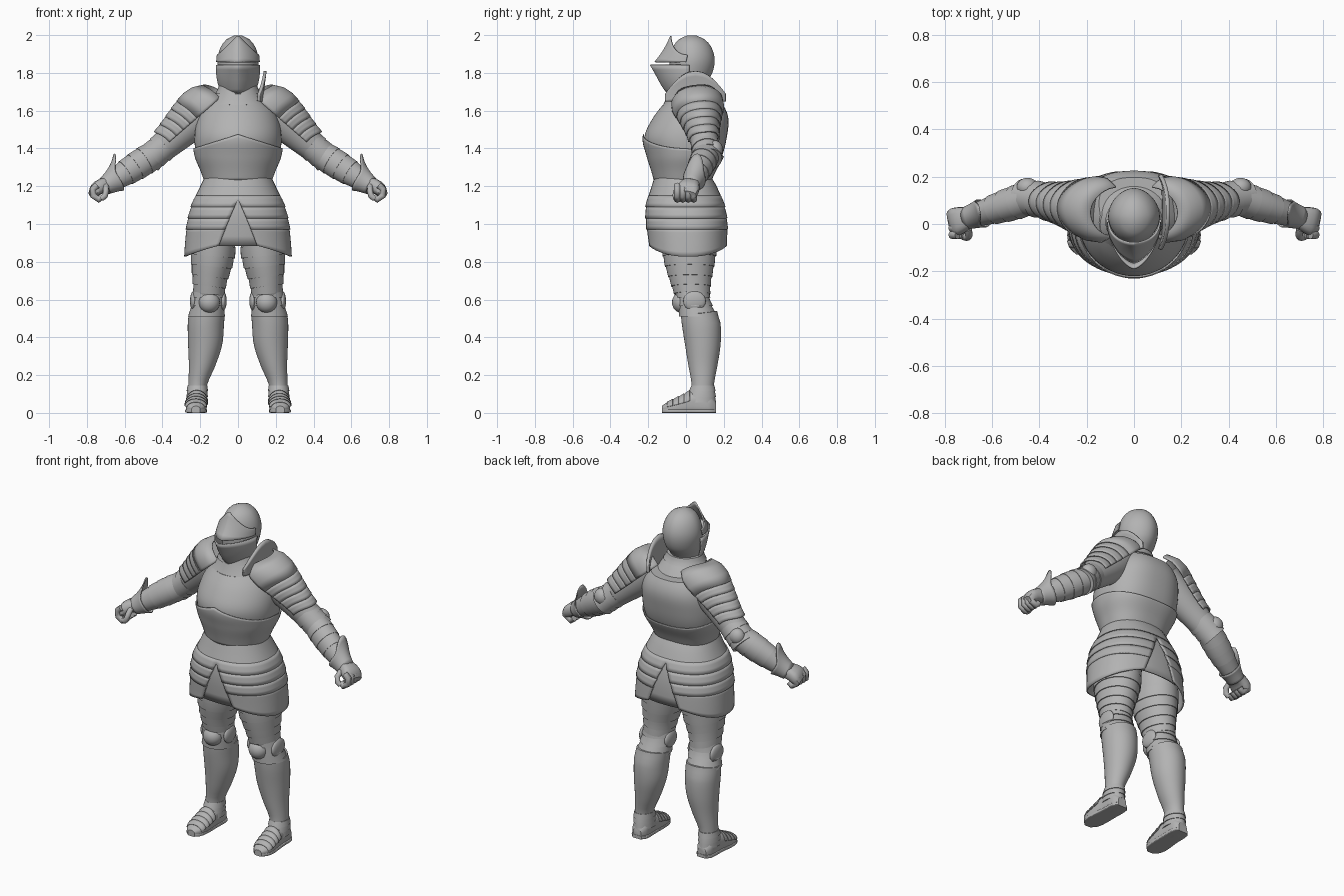
import bpy, bmesh, math
from math import sin, cos, pi
from mathutils import Vector, Matrix

if "Cube" in bpy.data.objects:
    bpy.data.objects.remove(bpy.data.objects["Cube"])

steel = bpy.data.materials.new("grey_steel")
steel.diffuse_color = (0.45, 0.45, 0.45, 1)
steel.use_nodes = True
steel.node_tree.nodes["Principled BSDF"].inputs["Base Color"].default_value = steel.diffuse_color
FULL = (0, 2 * pi)


def finish(o, mirror):
    o.data.materials.append(steel)
    if mirror:
        o.modifiers.new("mirror", "MIRROR")


def sec(prof, z):
    """Smoothly interpolated section (cx, rx, yf, yb) at height z."""
    p = sorted(prof)
    z = min(max(z, p[0][0]), p[-1][0])
    i = next(k for k in range(len(p) - 1) if z <= p[k + 1][0])

    def slope(k, c):
        a, b = p[max(k - 1, 0)], p[min(k + 1, len(p) - 1)]
        return (b[c] - a[c]) / (b[0] - a[0])
    h = p[i + 1][0] - p[i][0]
    u = (z - p[i][0]) / h
    return [(2*u**3 - 3*u*u + 1) * p[i][c] + (3*u*u - 2*u**3) * p[i + 1][c]
            + h * ((u**3 - 2*u*u + u) * slope(i, c) + (u**3 - u*u) * slope(i + 1, c))
            for c in (1, 2, 3, 4)]


def power(v, p):
    return math.copysign(abs(v) ** (2 / p), v)


def shell(name, prof, top, bot, arc=FULL, off=0, flare=0, pf=2, pb=2, n=40, m=6,
          M=None, mirror=False, cap=True, gap=None, dip=None, thick=0.008):
    """Plate lofted over a profile, between two edges and over an arc."""
    bm = bmesh.new()
    full = arc[1] - arc[0] > 6.28
    rows = []
    for i in range(m + 1):
        s, row = i / m, []
        for j in range(n + 1):
            t = arc[0] + (arc[1] - arc[0]) * j / n
            a = top(t) if callable(top) else top
            b = bot(t) if callable(bot) else bot
            z = a + (b - a) * s
            if gap:
                mid = (arc[0] + arc[1]) / 2
                t = mid + (2 * j / n - 1) * ((arc[1] - arc[0]) / 2 - gap(z))
            cx, rx, yf, yb = sec(prof, z)
            o, p = off + flare * s, (pf if sin(t) < 0 else pb)
            v = Vector((cx + (rx + o) * power(cos(t), p),
                        (yf + yb) / 2 + ((yb - yf) / 2 + o) * power(sin(t), p),
                        z + (dip(t) if dip else 0)))
            row.append(bm.verts.new(M @ v if M else v))
        rows.append(row)
    for r, q in zip(rows, rows[1:]):
        for j in range(n):
            bm.faces.new((r[j], r[j + 1], q[j + 1], q[j]))
    if full and cap:
        bm.faces.new(rows[0])
        bm.faces.new(rows[-1])
    bmesh.ops.remove_doubles(bm, verts=bm.verts, dist=1e-4)
    bmesh.ops.recalc_face_normals(bm, faces=bm.faces)
    me = bpy.data.meshes.new(name)
    bm.to_mesh(me)
    bm.free()
    o = bpy.data.objects.new(name, me)
    bpy.context.collection.objects.link(o)
    if not (full and cap):
        so = o.modifiers.new("thickness", "SOLIDIFY")
        so.thickness, so.offset = thick, 0
    finish(o, mirror)
    bpy.ops.object.select_all(action="DESELECT")
    o.select_set(True)
    bpy.context.view_layer.objects.active = o
    bpy.ops.object.shade_smooth_by_angle(angle=math.radians(35))


def lames(name, prof, cuts, flare=0.006, **kw):
    for i, (a, b) in enumerate(zip(cuts, cuts[1:])):
        shell(f"{name}_{i + 1}", prof, a, b, flare=flare, m=3, **kw)


def ball(name, loc, scale):
    bpy.ops.mesh.primitive_uv_sphere_add(segments=24, ring_count=14, radius=1, location=loc, scale=scale)
    o = bpy.context.object
    o.name = name
    bpy.ops.object.transform_apply(location=True, rotation=True, scale=True)
    bpy.ops.object.shade_smooth()
    finish(o, True)


def frame(a, b):
    """Local frame: z along a-b, y to the back, -x to the upper side."""
    d = (Vector(b) - Vector(a)).normalized()
    x = Vector((0, 1, 0)).cross(d).normalized()
    y = d.cross(x)
    return Matrix.Translation(a) @ Matrix((x, y, d)).transposed().to_4x4()


def round_prof(*zr):
    return [(z, 0, a, -b, b) for z, a, b in zr]


# helmet
skull = [(1.998, 0, .02, .005, .055), (1.985, 0, .052, -.03, .09), (1.94, 0, .09, -.067, .132),
         (1.87, 0, .109, -.085, .152), (1.79, 0, .1, -.085, .135), (1.73, 0, .085, -.08, .09), (1.68, 0, .08, -.08, .08)]
shell("helmet_skull", skull, 1.998, 1.68, pf=1.85, pb=1.85, m=16)
visor_top = [(1.855, 0, .112, -.165, .165), (1.9, 0, .107, -.13, .15), (1.95, 0, .088, -.1, .13), (1.995, 0, .06, -.08, .1)]
shell("upper_visor", visor_top, lambda t: 1.895 + .1 * abs(sin(t)) ** 2.5, 1.857, arc=(pi, 2 * pi), pf=1.6)
visor_low = [(1.843, 0, .112, -.187, .187), (1.79, 0, .111, -.157, .16), (1.74, 0, .102, -.13, .14), (1.69, 0, .082, -.096, .11)]
shell("lower_visor", visor_low, 1.843, 1.69, arc=(pi - .1, 2 * pi + .1), pf=1.55)

# neck guard and the single raised shoulder guard
gorget = [(1.6, 0, .19, -.13, .18), (1.66, 0, .135, -.105, .14), (1.7, 0, .11, -.095, .11), (1.74, 0, .1, -.09, .1)]
lames("neck_guard", gorget, [1.73, 1.69, 1.6])
guard = [(1.64, 0, .125, -.14, .24), (1.72, 0, .132, -.14, .24), (1.82, 0, .145, -.14, .24)]
shell("raised_shoulder_guard", guard, lambda t: 1.69 + .12 * (1 - abs(sin(t)) / .68), 1.65, arc=(-.75, .75),
      pf=4, pb=4, thick=.016)

# breastplate and backplate
torso = [(1.69, 0, .1, -.07, .13), (1.64, 0, .165, -.115, .19), (1.56, 0, .212, -.176, .224), (1.46, 0, .23, -.22, .216),
         (1.36, 0, .22, -.199, .191), (1.28, 0, .188, -.174, .148), (1.23, 0, .17, -.16, .125)]
shell("breastplate", torso, lambda t: 1.66 - .03 * abs(sin(t)), 1.25, pf=1.95, pb=2.5, m=18, n=56)
shell("waist_plate", torso, lambda t: 1.475 - .075 * abs(cos(t)) if sin(t) < 0 else 1.4 - .04 * sin(t), 1.23,
      off=.008, pf=1.95, pb=2.5, m=14, n=56, cap=False, thick=.004)

# skirt lames, open at front and back
skirt = [(1.26, 0, .172, -.163, .127), (1.2, 0, .198, -.18, .16), (1.1, 0, .24, -.206, .198), (1.0, 0, .265, -.208, .216),
         (.9, 0, .274, -.198, .218), (.8, 0, .278, -.188, .214)]
side = dict(arc=(-pi / 2, pi / 2), mirror=True, pf=2.3, pb=2.3, n=40, gap=lambda z: max(0, 1.13 - z) * 1.3)
shell("skirt_belt", skirt, 1.255, 1.14, pf=2.15, pb=2.3, flare=.004)
lames("skirt_lame", skirt, [1.15, 1.09, 1.03, .97], flare=.005, **side)
shell("thigh_guard", skirt, .98, lambda t: .885 - .058 * abs(cos(t)), flare=.004, **side)
for nm, c in (("front_flap", -pi / 2), ("back_flap", pi / 2)):
    shell(nm, skirt, 1.19, .885, arc=(c - .5, c + .5), off=-.01, pf=2.3, pb=2.3, n=20)

# legs
thigh = [(1.0, .13, .12, -.14, .17), (.9, .131, .12, -.13, .165), (.8, .138, .109, -.113, .15),
         (.7, .15, .088, -.083, .131), (.62, .155, .077, -.056, .123)]
shell("thigh_plate", thigh, 1.0, .62, mirror=True, off=-.002)
lames("thigh_lame", thigh, [.89, .83, .775, .72, .67, .63], mirror=True, flare=.005,
      dip=lambda t: .012 * cos(t))
knee = [(.66, .155, .08, -.055, .122), (.6, .157, .085, -.045, .125), (.5, .168, .092, -.03, .165)]
lames("knee_lame", knee, [.655, .61, .565, .51], mirror=True)
ball("knee_cap", (.152, -.022, .585), (.056, .052, .056))
ball("knee_outer_wing", (.236, .045, .592), (.018, .06, .052))
ball("knee_inner_wing", (.078, .035, .592), (.018, .055, .05))
greave = [(.53, .165, .095, -.028, .165), (.47, .17, .096, -.022, .183), (.36, .174, .09, -.005, .183),
          (.25, .19, .07, .013, .166), (.15, .213, .05, .03, .148), (.1, .215, .05, .025, .148)]
shell("greave", greave, lambda t: .525 + .015 * abs(sin(t)), .12, mirror=True, m=14)
ankle = [(.15, .214, .052, .03, .15), (.1, .216, .053, .015, .154), (.05, .216, .052, 0, .155)]
lames("ankle_lame", ankle, [.145, .115, .085, .055], mirror=True, flare=.004)

# armoured shoes, lofted from heel to toe
foot_m = Matrix(((1, 0, 0, 0), (0, 0, -1, 0), (0, 1, 0, 0), (0, 0, 0, 1)))
foot = [(-.158, .216, .028, .004, .06), (-.13, .216, .047, 0, .1), (-.04, .217, .051, 0, .12), (.02, .22, .055, 0, .092),
        (.075, .223, .053, 0, .066), (.108, .223, .043, .002, .052), (.128, .223, .022, .008, .036)]
shell("shoe", foot, -.158, .128, M=foot_m, mirror=True, pf=4, m=14)
lames("shoe_lame", foot, [.1, .07, .04, .01, -.02], M=foot_m, mirror=True, arc=(.1, pi - .1),
      off=.001, flare=.004, thick=.004)
sole = [(-.16, .216, .03, 0, .02), (-.135, .216, .05, 0, .02), (-.04, .218, .053, 0, .02), (.06, .223, .057, 0, .02),
        (.105, .223, .046, 0, .02), (.128, .223, .022, 0, .02)]
shell("sole", sole, -.16, .128, M=foot_m, mirror=True, pf=6, pb=6, m=14)

# upper arms and shoulder plates
S, E, W = (.2, .07, 1.58), (.44, .11, 1.37), (.69, .03, 1.21)
UP, FO = frame(S, E), frame(E, W)
upper = round_prof((-.06, .1, .09), (.05, .1, .088), (.16, .088, .078), (.33, .07, .066))
shell("upper_arm", upper, -.06, .33, M=UP, mirror=True)
pauldron = round_prof((-.15, .1, .1), (-.12, .122, .125), (-.05, .138, .134), (.04, .126, .112), (.15, .1, .086), (.27, .077, .072))
lames("shoulder_lame", pauldron, [-.145, .015, .065, .115, .165, .215], M=UP, mirror=True, n=32, flare=.003,
      arc=(pi - 1.6, pi + 1.6), dip=lambda t: .035 * (cos(t) ** 2) - .005)

# elbows and forearms
elbow = round_prof((.22, .076, .074), (.3, .074, .074), (.38, .072, .072))
lames("elbow_lame", elbow, [.24, .285, .33, .365], M=UP, mirror=True, flare=.004)
ball("elbow_cap", (.45, .155, 1.395), (.046, .04, .047))
fore = round_prof((-.02, .069, .067), (.08, .075, .07), (.18, .068, .061), (.31, .047, .044))
lames("forearm_lame", fore, [-.02, .07, .13, .19], M=FO, mirror=True, flare=.003)
shell("wrist_plate", fore, .19, .32, M=FO, mirror=True)
cuff = round_prof((.17, .13, .1), (.22, .088, .07), (.27, .062, .054), (.33, .044, .045))
shell("gauntlet_cuff", cuff, lambda t: .25 - .065 * max(0, -cos(t)) ** 4, .325, M=FO, mirror=True, cap=False, thick=.006)

# hands: back plate, curled fingers and thumb
hand = [(.31, 0, .042, -.045, .045), (.34, -.01, .038, -.055, .052), (.38, -.01, .035, -.062, .058), (.41, 0, .022, -.058, .052)]
shell("hand_plate", hand, .31, .41, M=FO, mirror=True, pf=2.8, pb=2.8, n=16)


def finger(name, pts, r):
    cu = bpy.data.curves.new(name, "CURVE")
    cu.dimensions, cu.bevel_depth, cu.bevel_resolution, cu.use_fill_caps = "3D", r, 2, True
    sp = cu.splines.new("POLY")
    sp.points.add(len(pts) - 1)
    for p, q in zip(sp.points, pts):
        p.co = (*q, 1)
    o = bpy.data.objects.new(name, cu)
    bpy.context.collection.objects.link(o)
    finish(o, True)


for k in range(4):
    y = -.046 + .029 * k
    finger(f"finger_{k + 1}", [(.745, y, 1.205), (.768, y, 1.185), (.766, y, 1.15), (.738, y, 1.13), (.718, y, 1.148)], .018)
finger("thumb", [(.7, -.02, 1.2), (.698, -.05, 1.178), (.704, -.056, 1.15), (.722, -.052, 1.135)], .016)
